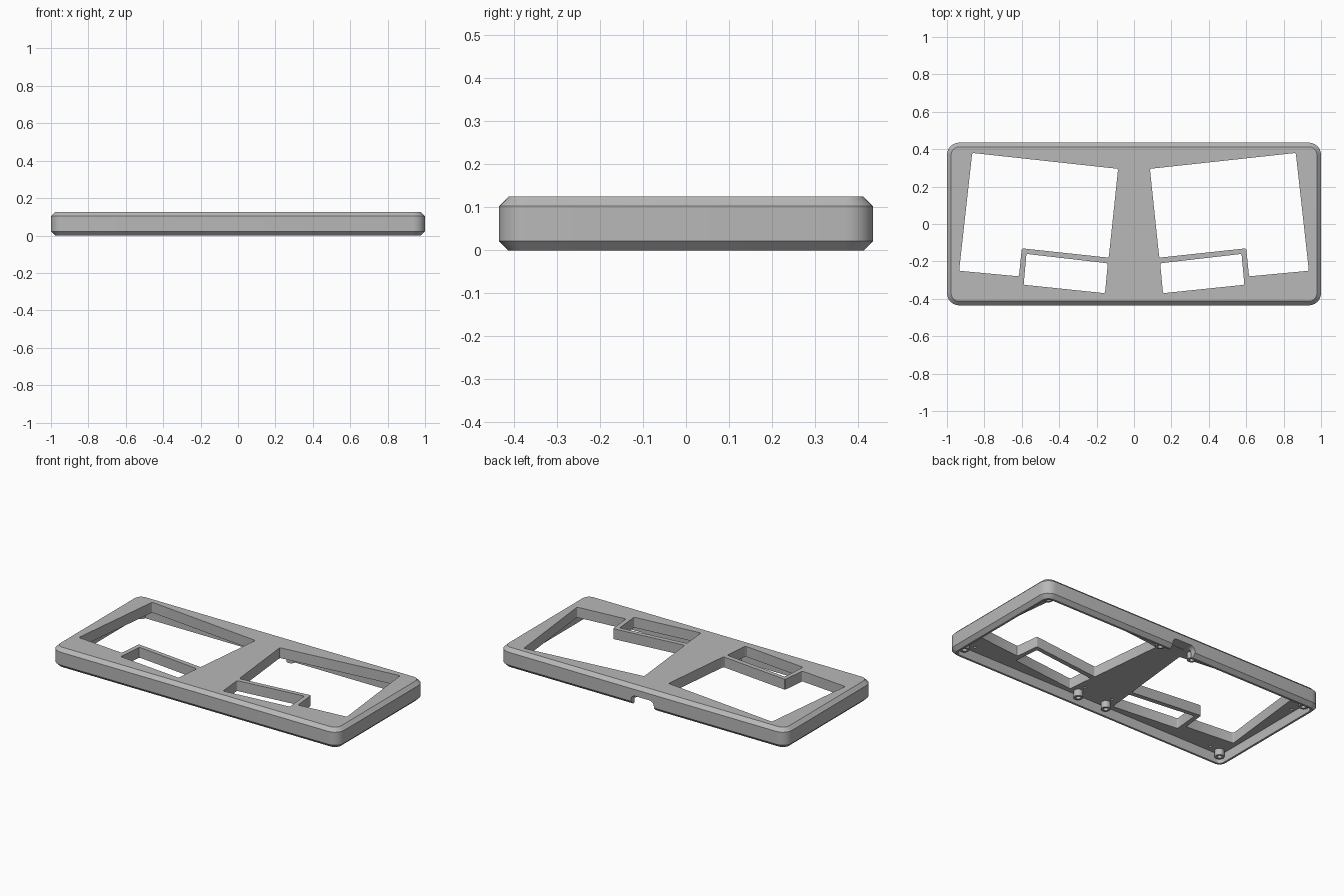
import bpy, bmesh, math

if "Cube" in bpy.data.objects:
    bpy.data.objects.remove(bpy.data.objects["Cube"], do_unlink=True)

HX, HY, H = 1.0, 0.435, 0.125      # half length, half depth, height
CHAMFER, PLATE_Z = 0.022, 0.06     # edge chamfer, underside of the top plate

grey = bpy.data.materials.new("plain_grey")
grey.use_nodes = True
grey.diffuse_color = (0.48, 0.48, 0.48, 1)
grey.node_tree.nodes["Principled BSDF"].inputs["Base Color"].default_value = (0.48, 0.48, 0.48, 1)


def round_corners(points, radius, steps=6):
    """Replace every corner of a polygon with a small curve."""
    out = []
    for i, (x, y) in enumerate(points):
        ends = []
        for px, py in (points[i - 1], points[(i + 1) % len(points)]):
            d = math.hypot(px - x, py - y)
            ends.append((x + (px - x) * radius / d, y + (py - y) * radius / d))
        (ax, ay), (bx, by) = ends
        # Conic through both ends, weighted to a circular arc
        for k in range(steps + 1):
            t = k / steps
            a, c, b = (1 - t) ** 2, math.sqrt(2) * t * (1 - t), t * t
            s = a + b + c
            out.append(((a * ax + c * x + b * bx) / s, (a * ay + c * y + b * by) / s))
    return out


def rounded_rect(hx, hy, radius):
    return round_corners([(-hx, -hy), (hx, -hy), (hx, hy), (-hx, hy)], radius)


def add_object(name, bm):
    bmesh.ops.recalc_face_normals(bm, faces=bm.faces)
    mesh = bpy.data.meshes.new(name)
    bm.to_mesh(mesh)
    bm.free()
    mesh.materials.append(grey)
    obj = bpy.data.objects.new(name, mesh)
    bpy.context.collection.objects.link(obj)
    return obj


def loft(name, rings):
    """Closed solid through rings of 3D points of equal count."""
    bm = bmesh.new()
    loops = [[bm.verts.new(p) for p in ring] for ring in rings]
    n = len(loops[0])
    for low, high in zip(loops, loops[1:]):
        for i in range(n):
            j = (i + 1) % n
            bm.faces.new((low[i], low[j], high[j], high[i]))
    bm.faces.new(loops[0][::-1])
    bm.faces.new(loops[-1])
    return add_object(name, bm)


def prism(name, outline, z0, z1):
    return loft(name, [[(x, y, z) for x, y in outline] for z in (z0, z1)])


def circle(cx, cy, r, n=24):
    return [(cx + r * math.cos(2 * math.pi * k / n), cy + r * math.sin(2 * math.pi * k / n))
            for k in range(n)]


def cut(obj, cutter):
    mod = obj.modifiers.new("cut", 'BOOLEAN')
    mod.operation, mod.solver, mod.object = 'DIFFERENCE', 'EXACT', cutter
    bpy.context.view_layer.update()
    mesh = bpy.data.meshes.new_from_object(obj.evaluated_get(bpy.context.evaluated_depsgraph_get()))
    obj.modifiers.clear()
    obj.data = mesh
    bpy.data.objects.remove(cutter, do_unlink=True)


def smooth(obj):
    bpy.ops.object.select_all(action='DESELECT')
    obj.select_set(True)
    bpy.context.view_layer.objects.active = obj
    bpy.ops.object.shade_smooth_by_angle(angle=math.radians(30))


# Outer shell with chamfered top and bottom edges
rings = []
for z, inset in ((0, CHAMFER), (CHAMFER, 0), (H - CHAMFER, 0), (H, CHAMFER)):
    outline = rounded_rect(HX - inset, HY - inset, 0.065 - inset)
    rings.append([(x, y, z) for x, y in outline])
case = loft("case_shell", rings)

# Hollow underside
cut(case, prism("cavity", rounded_rect(0.965, 0.40, 0.03), -0.05, PLATE_Z))

# Key windows, thumb windows and small blind holes, mirrored
main_window = [(0.085, 0.295), (0.865, 0.38), (0.935, -0.25),
               (0.615, -0.28), (0.60, -0.13), (0.135, -0.18)]
thumb_window = [(0.14, -0.21), (0.575, -0.16), (0.59, -0.325), (0.155, -0.37)]
for side in (1, -1):
    for points in (main_window, thumb_window):
        flipped = [(side * x, y) for x, y in points]
        cut(case, prism("window", round_corners(flipped, 0.008, 3), -0.1, 0.2))
    for x, y in ((0.94, 0.25), (0.86, -0.36), (0.10, -0.31)):
        cut(case, prism("blind_hole", circle(side * x, y, 0.009, 12), 0, PLATE_Z + 0.03))

# Cable notch in the back wall
arch = round_corners([(-0.08, -0.05), (0.08, -0.05), (0.08, 0.062), (-0.08, 0.062)], 0.03)
cut(case, loft("notch", [[(x, y, z) for x, z in arch] for y in (0.37, 0.5)]))
smooth(case)

# Screw bosses under the plate
for side, label in ((1, "left"), (-1, "right")):
    for x, y, place in ((0.93, 0.365, "outer_back"), (0.93, -0.365, "outer_front"),
                        (0.115, 0.365, "inner_back"), (0.10, -0.365, "inner_front")):
        boss = prism(f"boss_{place}_{label}", circle(side * x, y, 0.027), 0.02, PLATE_Z + 0.004)
        cut(boss, prism("bore", circle(side * x, y, 0.014), 0, PLATE_Z))
        smooth(boss)
